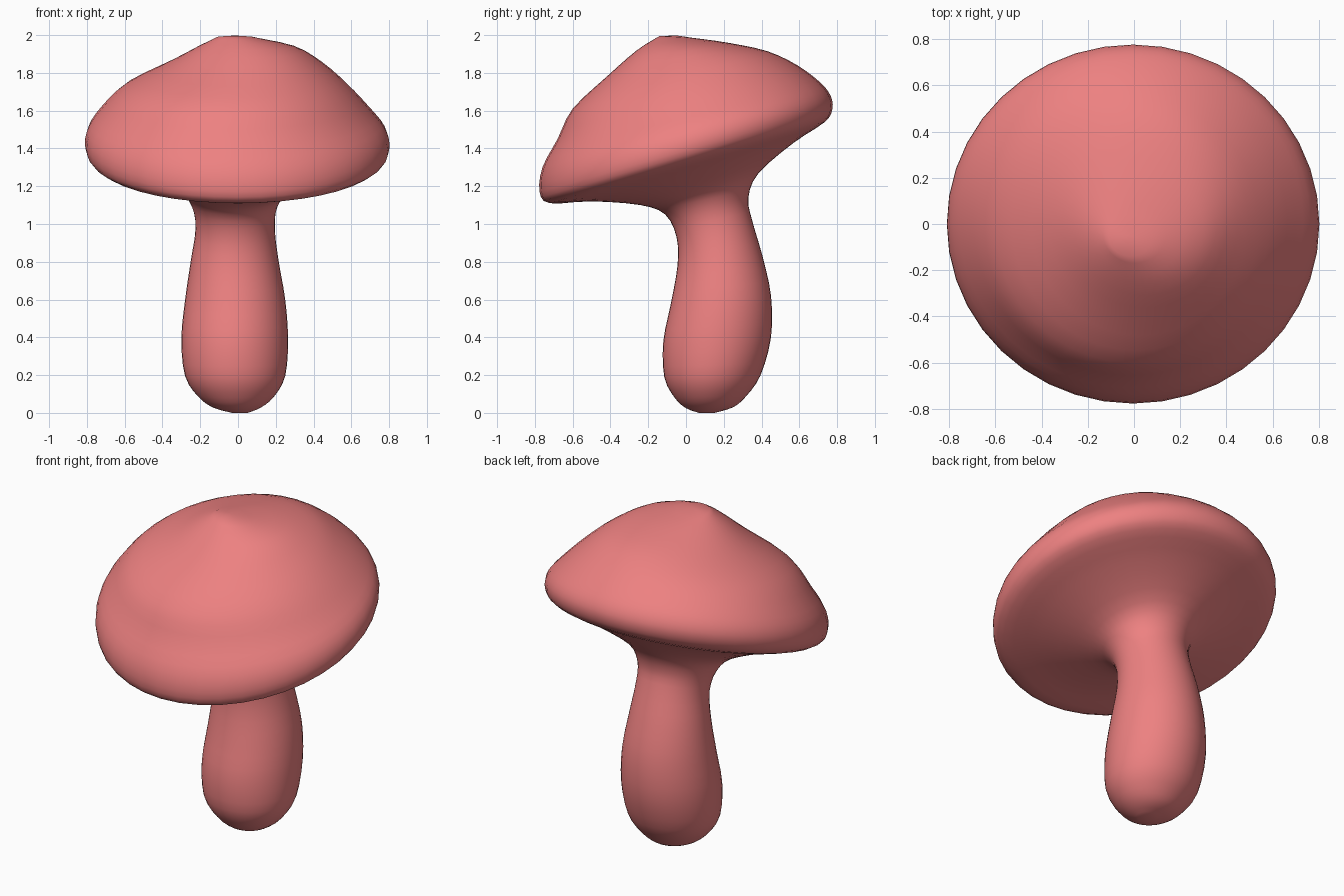
import bpy, bmesh
from math import sin, cos, pi
from mathutils import Vector

if "Cube" in bpy.data.objects:
    bpy.data.objects.remove(bpy.data.objects["Cube"])

# Each ring: front y, front z, back y, back z, left x, right x
RINGS = [
    # stem
    (0.07, 0.0, 0.15, 0.0, -0.03, 0.05),
    (0.00, 0.025, 0.25, 0.03, -0.13, 0.12),
    (-0.06, 0.08, 0.32, 0.09, -0.21, 0.19),
    (-0.115, 0.19, 0.395, 0.2, -0.28, 0.25),
    (-0.12, 0.38, 0.45, 0.4, -0.30, 0.265),
    (-0.08, 0.58, 0.45, 0.62, -0.28, 0.25),
    (-0.045, 0.78, 0.405, 0.83, -0.25, 0.215),
    (-0.05, 0.93, 0.35, 1.02, -0.225, 0.195),
    # gills under the cap
    (-0.11, 1.05, 0.33, 1.14, -0.245, 0.21),
    (-0.24, 1.10, 0.385, 1.27, -0.32, 0.29),
    (-0.50, 1.12, 0.57, 1.43, -0.55, 0.55),
    (-0.72, 1.11, 0.735, 1.54, -0.745, 0.745),
    # rim and dome, tilted towards the front
    (-0.775, 1.17, 0.775, 1.61, -0.805, 0.80),
    (-0.76, 1.30, 0.765, 1.68, -0.80, 0.785),
    (-0.68, 1.45, 0.71, 1.75, -0.73, 0.70),
    (-0.60, 1.61, 0.59, 1.84, -0.60, 0.585),
    (-0.42, 1.78, 0.43, 1.915, -0.37, 0.45),
    (-0.26, 1.92, 0.22, 1.96, -0.21, 0.30),
    (-0.14, 1.995, 0.04, 1.985, -0.11, 0.08),
]
SEG, STEPS = 40, 3


def catmull(a, b, c, d, t):
    return [0.5 * (2*q + (r-p)*t + (2*p - 5*q + 4*r - s)*t*t + (3*q - p - 3*r + s)*t**3)
            for p, q, r, s in zip(a, b, c, d)]


def smooth_rings(rings):
    pts = [rings[0]] + rings + [rings[-1]]
    out = []
    for i in range(len(rings) - 1):
        out += [catmull(*pts[i:i + 4], k / STEPS) for k in range(STEPS)]
    return out + [rings[-1]]


def add_ring(bm, ring):
    yf, zf, yb, zb, xl, xr = ring
    verts = []
    for k in range(SEG):
        a = 2 * pi * k / SEG
        u = (1 + sin(a)) / 2
        verts.append(bm.verts.new(((xl + xr)/2 + (xr - xl)/2*cos(a),
                                   yf + (yb - yf)*u, zf + (zb - zf)*u)))
    return verts


# One continuous skin from stem base to cap top
bm = bmesh.new()
loops = [add_ring(bm, r) for r in smooth_rings(RINGS)]
for lo, hi in zip(loops, loops[1:]):
    for k in range(SEG):
        n = (k + 1) % SEG
        bm.faces.new((lo[k], lo[n], hi[n], hi[k]))
for loop, lift in ((loops[0], 0.0), (loops[-1], 0.008)):
    centre = sum((v.co for v in loop), Vector()) / SEG
    tip = bm.verts.new(centre + Vector((0, 0, lift)))
    for k in range(SEG):
        bm.faces.new((loop[k], loop[(k + 1) % SEG], tip))
bmesh.ops.recalc_face_normals(bm, faces=bm.faces)
for f in bm.faces:
    f.smooth = True

mesh = bpy.data.meshes.new("mushroom")
bm.to_mesh(mesh)
bm.free()
mushroom = bpy.data.objects.new("mushroom", mesh)
bpy.context.collection.objects.link(mushroom)

mat = bpy.data.materials.new("mushroom_red")
mat.diffuse_color = (0.85, 0.22, 0.22, 1)
mat.use_nodes = True
mat.node_tree.nodes["Principled BSDF"].inputs["Base Color"].default_value = mat.diffuse_color
mesh.materials.append(mat)
